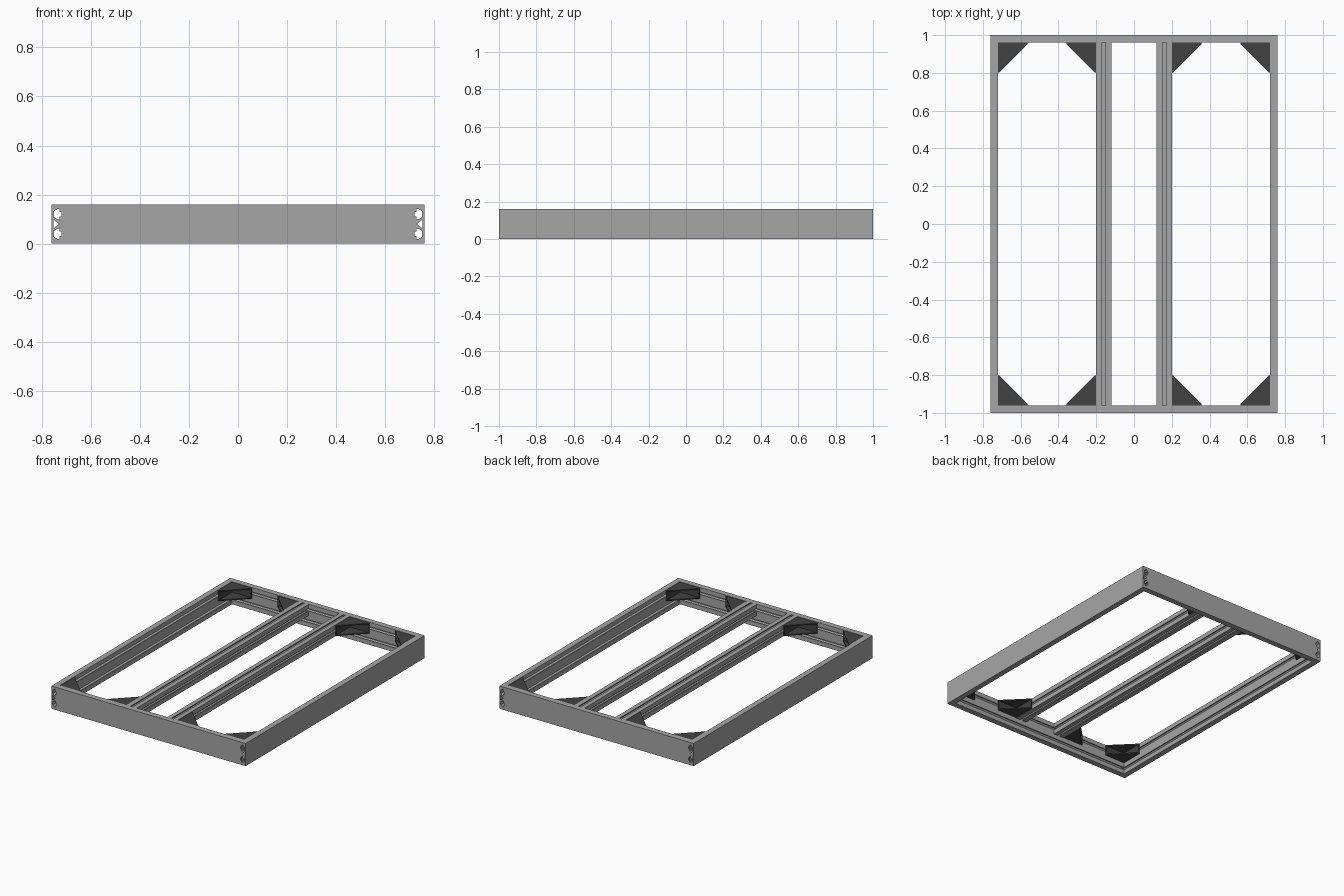
import bpy, bmesh
from mathutils import Matrix, Vector

if "Cube" in bpy.data.objects:
    bpy.data.objects.remove(bpy.data.objects["Cube"])


def material(name, value):
    m = bpy.data.materials.new(name)
    m.diffuse_color = (value, value, value, 1)
    m.use_nodes = True
    m.node_tree.nodes["Principled BSDF"].inputs["Base Color"].default_value = m.diffuse_color
    return m


ALUMINIUM = material("aluminium grey", 0.38)
DARK = material("dark bracket grey", 0.055)
X, Y, Z = Vector((1, 0, 0)), Vector((0, 1, 0)), Vector((0, 0, 1))


def extrude(name, loops, length, origin, p, q, mat):
    """Extrude closed 2D loops (outline, then holes) to both sides of origin."""
    curve = bpy.data.curves.new(name + "_profile", 'CURVE')
    curve.dimensions = '2D'
    curve.fill_mode = 'BOTH'
    curve.extrude = length / 2
    for pts in loops:
        s = curve.splines.new('POLY')
        s.points.add(len(pts) - 1)
        for point, (a, b) in zip(s.points, pts):
            point.co = (a, b, 0, 1)
        s.use_cyclic_u = True
    temp = bpy.data.objects.new(name + "_temp", curve)
    bpy.context.collection.objects.link(temp)
    bpy.context.view_layer.update()
    graph = bpy.context.evaluated_depsgraph_get()
    mesh = bpy.data.meshes.new_from_object(temp.evaluated_get(graph))
    bpy.data.objects.remove(temp)
    bpy.data.curves.remove(curve)

    # place the profile axes, weld the caps and face everything outward
    frame = Matrix((p, q, p.cross(q))).transposed().to_4x4()
    bm = bmesh.new()
    bm.from_mesh(mesh)
    bm.transform(Matrix.Translation(origin) @ frame)
    bmesh.ops.remove_doubles(bm, verts=bm.verts, dist=1e-5)
    bmesh.ops.recalc_face_normals(bm, faces=bm.faces)
    for f in bm.faces:
        f.smooth = False
        f.material_index = 0
    bm.to_mesh(mesh)
    bm.free()
    mesh.name = name
    mesh.materials.clear()
    mesh.materials.append(mat)
    ob = bpy.data.objects.new(name, mesh)
    bpy.context.collection.objects.link(ob)
    return ob


# T-slot outline as (offset along face, depth below face)
half = [(0.009, 0), (0.009, 0.008), (0.021, 0.008), (0.021, 0.016), (0.012, 0.030)]
slot = [(-a, d) for a, d in half] + [(a, d) for a, d in reversed(half)]

# Outer rail: plain outside at p = 0, two slots on the inside at p = 0.04
rail = [(0, 0), (0.04, 0)]
for centre in (0.04, 0.12):
    rail += [(0.04 - d, centre + a) for a, d in slot]
rail += [(0.04, 0.16), (0, 0.16)]
rail_hole = [(0.007, 0.061), (0.007, 0.099), (0.031, 0.08)]

for side, label in ((1, "right"), (-1, "left")):
    extrude(label + "_rail", [rail, rail_hole], 2.0,
            Vector((side * 0.76, 0, 0)), -side * X, Z, ALUMINIUM)
for side, label in ((1, "back"), (-1, "front")):
    extrude(label + "_rail", [rail, rail_hole], 1.44,
            Vector((0, side, 0)), -side * Y, Z, ALUMINIUM)

# Square middle beams with a slot on each of the four sides
beam = []
for turn in range(4):
    for a, d in [(-0.04, 0)] + [(a, d * 0.8) for a, d in slot]:
        x, y = a, d - 0.04
        for _ in range(turn):
            x, y = -y, x
        beam.append((x, y))
for side, label in ((1, "right"), (-1, "left")):
    extrude(label + "_middle_beam", [beam], 1.92,
            Vector((side * 0.16, 0, 0.12)), X, Z, ALUMINIUM)

# Corner brackets: two legs closed above and below by triangular gussets
gusset = [(0, 0), (0.157, 0), (0.157, 0.008), (0.008, 0.157), (0, 0.157)]
legs = [(0, 0), (0.157, 0), (0.157, 0.009), (0.009, 0.009),
        (0.009, 0.157), (0, 0.157)]
for sx in (1, -1):
    for sy in (1, -1):
        for x, inward, place in ((0.72, -1, "outer"), (0.20, 1, "inner")):
            p, q = X * sx * inward, Y * -sy
            spot = Vector((sx * x, sy * 0.96, 0.12))
            extrude(place + "_bracket_legs", [legs], 0.058, spot, p, q, DARK)
            for up in (1, -1):
                extrude(place + "_bracket_gusset", [gusset], 0.008,
                        spot + Z * up * 0.033, p, q, DARK)
